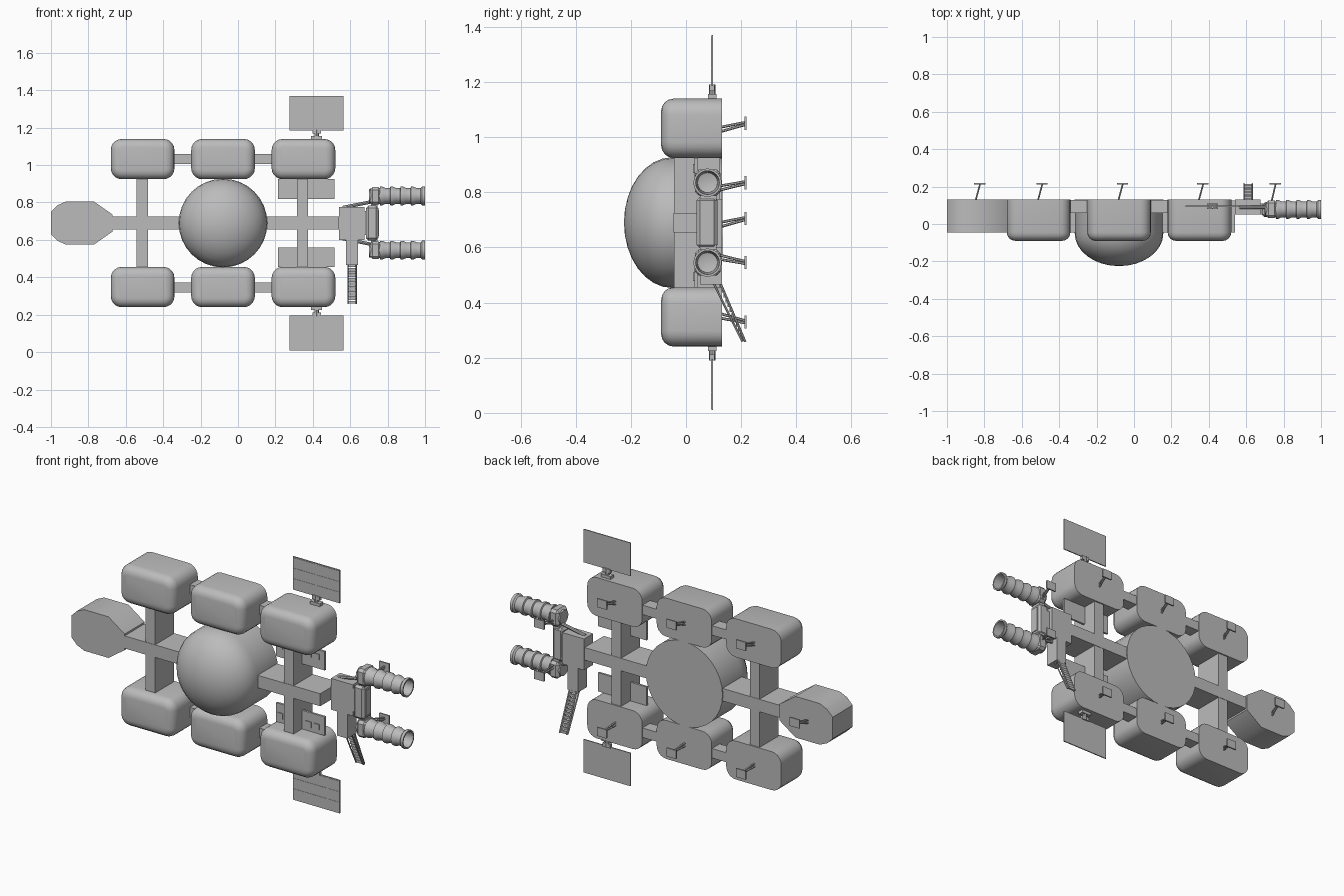
import bpy, bmesh, math
from mathutils import Vector

if "Cube" in bpy.data.objects:
    bpy.data.objects.remove(bpy.data.objects["Cube"])

grey = bpy.data.materials.new("hull grey")
grey.diffuse_color = (0.5, 0.5, 0.5, 1)
grey.use_nodes = True
grey.node_tree.nodes["Principled BSDF"].inputs["Base Color"].default_value = grey.diffuse_color
MID = 0.69  # height of the horizontal mirror line


def finish(bm, name, smooth=True):
    bmesh.ops.recalc_face_normals(bm, faces=bm.faces)
    me = bpy.data.meshes.new(name)
    bm.to_mesh(me)
    bm.free()
    ob = bpy.data.objects.new(name, me)
    bpy.context.collection.objects.link(ob)
    me.materials.append(grey)
    if smooth:
        bpy.ops.object.select_all(action='DESELECT')
        ob.select_set(True)
        bpy.context.view_layer.objects.active = ob
        bpy.ops.object.shade_smooth_by_angle(angle=math.radians(35))
    return ob


def prism(name, pts, y0, y1, round_front=0):
    """Extrude an (x, z) outline along y, optionally rounding its front rim."""
    bm = bmesh.new()
    front = bm.faces.new([bm.verts.new((x, y0, z)) for x, z in pts])
    back = [bm.verts.new((x, y1, z)) for x, z in pts]
    fv = list(front.verts)
    n = len(pts)
    for i in range(n):
        bm.faces.new((fv[i], fv[(i + 1) % n], back[(i + 1) % n], back[i]))
    bm.faces.new(back)
    bmesh.ops.recalc_face_normals(bm, faces=bm.faces)
    if round_front:
        bmesh.ops.bevel(bm, geom=list(front.edges), offset=round_front,
                        segments=4, profile=0.5, affect='EDGES')
    return finish(bm, name)


def box(name, x0, x1, y0, y1, z0, z1, bevel=0):
    bm = bmesh.new()
    bmesh.ops.create_cube(bm, size=1)
    for v in bm.verts:
        v.co = ((x0 + x1) / 2 + v.co.x * (x1 - x0),
                (y0 + y1) / 2 + v.co.y * (y1 - y0),
                (z0 + z1) / 2 + v.co.z * (z1 - z0))
    if bevel:
        bmesh.ops.bevel(bm, geom=bm.edges[:], offset=bevel, segments=1, affect='EDGES')
    return finish(bm, name, False)


def rod(name, a, b, r, sides=8):
    a, b = Vector(a), Vector(b)
    bm = bmesh.new()
    bmesh.ops.create_cone(bm, cap_ends=True, segments=sides, radius1=r, radius2=r,
                          depth=(b - a).length)
    q = (b - a).to_track_quat('Z', 'Y')
    for v in bm.verts:
        v.co = q @ v.co + (a + b) / 2
    return finish(bm, name)


def lathe(name, profile, origin, axis, sides):
    """Spin (radius, distance) points around an axis through origin."""
    bm = bmesh.new()
    q = Vector(axis).to_track_quat('Z', 'Y')
    vs = [bm.verts.new(q @ Vector((r, 0, d)) + Vector(origin)) for r, d in profile]
    es = [bm.edges.new(p) for p in zip(vs, vs[1:])]
    bmesh.ops.spin(bm, geom=vs + es, cent=origin, axis=axis,
                   angle=math.tau, steps=sides)
    bmesh.ops.remove_doubles(bm, verts=bm.verts[:], dist=0.0005)
    return finish(bm, name)


def rounded_rect(cx, cz, w, h, r, steps=5):
    pts = []
    for k, (sx, sz) in enumerate([(1, 1), (-1, 1), (-1, -1), (1, -1)]):
        for i in range(steps + 1):
            t = (k + i / steps) * math.pi / 2
            pts.append((cx + sx * (w / 2 - r) + r * math.cos(t),
                        cz + sz * (h / 2 - r) + r * math.sin(t)))
    return pts


def antenna(x, z, s, y=0.13):
    """Leaning stalk with a small square pad behind a module."""
    for dz in (-0.008, 0.008):
        rod("antenna_stalk", (x - 0.022, y - 0.005, z - 0.022 * s + dz),
            (x + 0.003, 0.217, z + dz * 0.5), 0.005, 6)
    box("antenna_pad", x - 0.03, x + 0.03, 0.212, 0.22, z - 0.024, z + 0.024)


# Central domed hub
R, base = 0.237, -0.05
dome = [(0, 0.13), (R, 0.13), (R, base)]
dome += [(R * math.cos(t), base - 0.175 * math.sin(t))
         for t in [i * math.pi / 16 for i in range(1, 8)]] + [(0, base - 0.175)]
lathe("domed_hub", dome, (-0.08, 0, MID), (0, 1, 0), 32)

# Hexagonal-style end room on the left
half = [(-0.67, 0.045), (-0.77, 0.115), (-0.92, 0.115), (-0.965, 0.095), (-1.0, 0.06)]
prism("end_room", [(x, MID + z) for x, z in half] + [(x, MID - z) for x, z in half[::-1]],
      -0.045, 0.132)
antenna(-0.825, 0.705, 1)

# Corridor cross beams
box("main_corridor", -0.69, 0.54, -0.045, 0.125, 0.655, 0.725)
for x in (-0.512, 0.345):
    box("cross_corridor", x - 0.03, x + 0.03, -0.043, 0.123, 0.44, 0.94)

# Upper and lower halves
for s in (1, -1):
    def zz(a, b):
        return sorted((MID + s * a, MID + s * b))

    # Rounded modules and the links between them
    for x in (-0.51, -0.08, 0.35):
        prism("module", rounded_rect(x, MID + s * 0.342, 0.34, 0.215, 0.058),
              -0.09, 0.13, 0.045)
        antenna(x + 0.018, MID + s * 0.36, s)
    for x0, x1 in ((-0.36, -0.23), (0.07, 0.20)):
        box("module_link", x0, x1, 0.06, 0.128, *zz(0.317, 0.37))

    # Solar panel with raised cells and its mount
    box("solar_panel", 0.275, 0.565, 0.092, 0.098, *zz(0.495, 0.68))
    for i in range(4):
        for j in range(3):
            x, z = 0.28 + i * 0.0705, 0.5 + j * 0.0588
            box("solar_cell", x, x + 0.0685, 0.0905, 0.0925, *zz(z, z + 0.0575))
    box("panel_foot", 0.39, 0.45, 0.08, 0.11, *zz(0.445, 0.466))
    rod("panel_post", (0.42, 0.095, MID + s * 0.46), (0.42, 0.095, MID + s * 0.5), 0.012)
    box("panel_clamp", 0.397, 0.443, 0.086, 0.104, *zz(0.478, 0.5))

    # Equipment plates beside the right cross corridor
    box("side_plate", 0.215, 0.515, 0.03, 0.042, *zz(0.13, 0.235))
    for x in (0.225, 0.275, 0.4, 0.45):
        box("plate_window", x, x + 0.033, 0.025, 0.031, *zz(0.18, 0.212))

    # Ribbed open thruster nozzle
    ez = MID + s * 0.145
    nozzle = [(0, 0.70), (0.038, 0.70), (0.043, 0.76)]
    for i in range(4):
        x = 0.76 + i * 0.055
        nozzle += [(0.05, x), (0.05, x + 0.012), (0.042, x + 0.03), (0.042, x + 0.052)]
    nozzle += [(0.051, 0.985), (0.051, 1.0), (0.043, 1.0), (0.036, 0.90), (0, 0.89)]
    lathe("thruster_nozzle", nozzle, (0, 0.078, ez), (1, 0, 0), 24)
    box("thruster_housing", 0.705, 0.765, 0.032, 0.126, ez - 0.047, ez + 0.047, 0.014)
    rod("thruster_brace", (0.56, 0.09, MID + s * 0.083), (0.72, 0.09, MID + s * 0.115), 0.009)
    box("thruster_collar", 0.71, 0.745, 0.05, 0.11, *zz(0.08, 0.12))
    antenna(0.755, ez, s, 0.115)

# Airlock block, docking frame and neck
box("airlock_block", 0.54, 0.675, 0.05, 0.13, 0.6, 0.775)
box("airlock_neck", 0.51, 0.55, 0.06, 0.12, 0.66, 0.72)
box("docking_collar", 0.67, 0.695, 0.05, 0.11, 0.625, 0.755)
box("docking_frame", 0.685, 0.75, 0.038, 0.114, 0.597, 0.783, 0.012)
box("docking_door", 0.745, 0.755, 0.053, 0.099, 0.62, 0.76)

# Entry leg and sloping ladder
box("entry_leg", 0.578, 0.642, 0.05, 0.13, 0.465, 0.605)
top, foot = Vector((0, 0.125, 0.47)), Vector((0, 0.215, 0.258))
for x in (0.588, 0.632):
    for dy in (0, -0.025):
        rod("ladder_rail", top + Vector((x, dy, 0)), foot + Vector((x, dy * 0.4, 0)), 0.004, 6)
for i in range(12):
    p = top.lerp(foot, (i + 0.5) / 12)
    box("ladder_rung", 0.588, 0.632, p.y - 0.008, p.y + 0.002, p.z - 0.007, p.z + 0.007)
